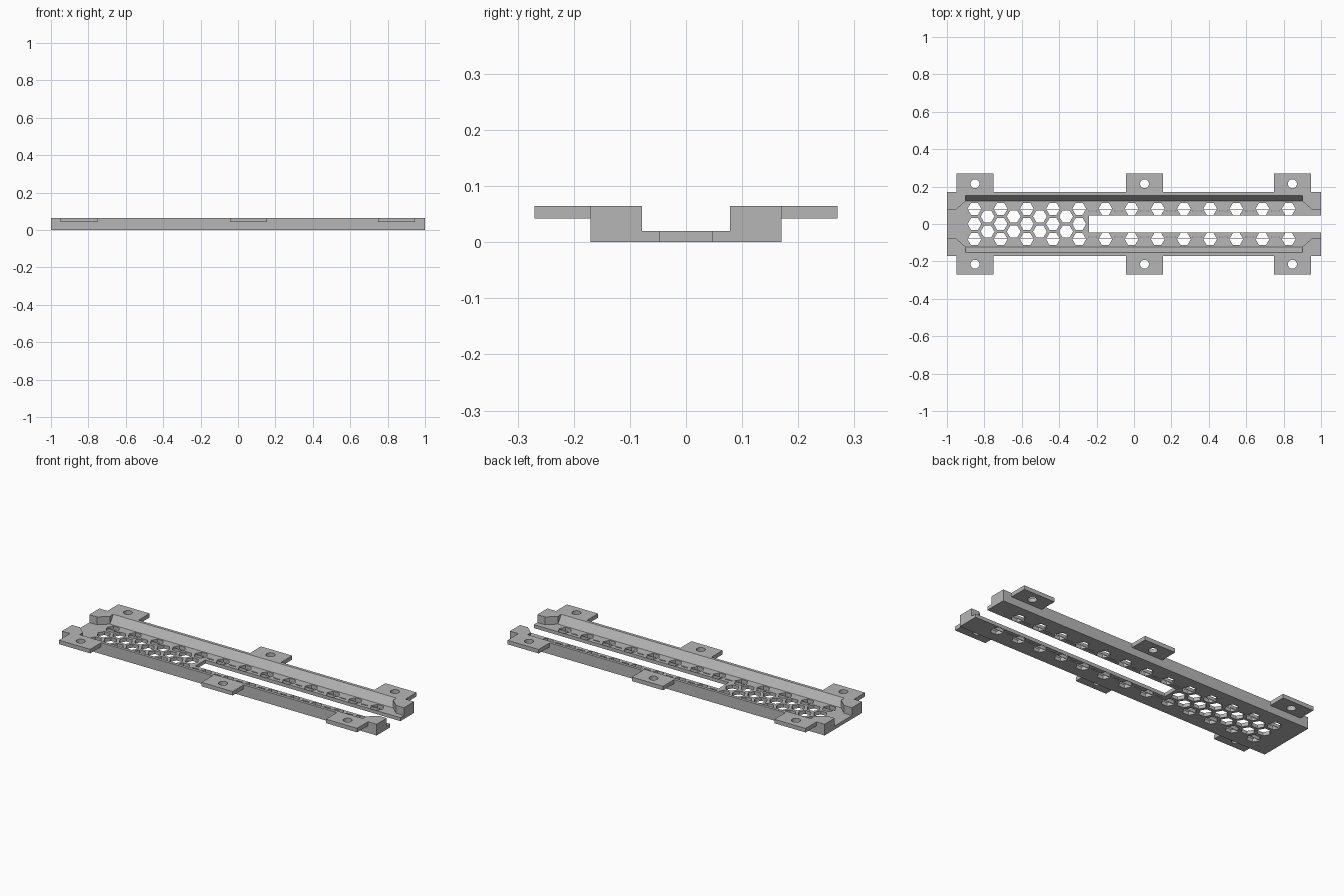
import bpy, bmesh, math
from mathutils import Vector

cube = bpy.data.objects.get("Cube")
if cube:
    bpy.data.objects.remove(cube, do_unlink=True)

FLOOR, TOP, OUTER = 0.02, 0.065, 0.17
PITCH_X, PITCH_Y, HEX_R = 0.14, 0.081, 0.037
FIRST_X = -0.853

grey = bpy.data.materials.new("plain grey")
grey.use_nodes = True
grey.diffuse_color = (0.47, 0.47, 0.47, 1)
grey.node_tree.nodes["Principled BSDF"].inputs["Base Color"].default_value = grey.diffuse_color


def add_prism(bm, points, push):
    """Extrude a closed outline of 3D points along a vector."""
    face = bm.faces.new([bm.verts.new(p) for p in points])
    moved = bmesh.ops.extrude_face_region(bm, geom=[face])["geom"]
    verts = [v for v in moved if isinstance(v, bmesh.types.BMVert)]
    bmesh.ops.translate(bm, verts=verts, vec=Vector(push))


def add_plan(bm, outline, z0, z1):
    add_prism(bm, [(x, y, z0) for x, y in outline], (0, 0, z1 - z0))


def rect(x0, x1, y0, y1):
    return [(x0, y0), (x1, y0), (x1, y1), (x0, y1)]


def ring(x, y, r, sides):
    return [(x + r * math.cos(math.tau * i / sides),
             y + r * math.sin(math.tau * i / sides)) for i in range(sides)]


def finish(bm, name):
    bmesh.ops.recalc_face_normals(bm, faces=bm.faces[:])
    mesh = bpy.data.meshes.new(name)
    bm.to_mesh(mesh)
    bm.free()
    mesh.materials.append(grey)
    obj = bpy.data.objects.new(name, mesh)
    bpy.context.collection.objects.link(obj)
    return obj


def cut(obj, cutter):
    """Apply a boolean difference and drop the cutter."""
    cutter.hide_render = True
    mod = obj.modifiers.new("holes", 'BOOLEAN')
    mod.operation, mod.solver, mod.object = 'DIFFERENCE', 'EXACT', cutter
    bpy.context.view_layer.objects.active = obj
    bpy.ops.object.modifier_apply(modifier=mod.name)
    bpy.data.objects.remove(cutter, do_unlink=True)


# Floor plate, open along a slot to the +x end
bm = bmesh.new()
add_plan(bm, [(-1, -OUTER), (1, -OUTER), (1, -0.046), (-0.24, -0.046),
              (-0.24, 0.046), (1, 0.046), (1, OUTER), (-1, OUTER)], 0, FLOOR)
floor = finish(bm, "floor_plate")

# Honeycomb vents and narrow slits beside the slot
bm = bmesh.new()
for col in range(13):
    x = FIRST_X + col * PITCH_X
    rows = (-1, 0, 1) if col < 5 else (-1, 1)
    for row in rows:
        add_plan(bm, ring(x, row * PITCH_Y, HEX_R, 6), -0.05, 0.05)
    if col == 12:
        continue
    for side in (-1, 1):
        xm = x + PITCH_X / 2
        if col < 4:
            add_plan(bm, ring(xm, side * PITCH_Y / 2, HEX_R, 6), -0.05, 0.05)
        else:
            y0, y1 = sorted((side * 0.066, side * 0.0725))
            add_plan(bm, rect(xm - 0.021, xm + 0.021, y0, y1), -0.05, 0.05)
cut(floor, finish(bm, "vent_cutter"))

# Thin ribs crossing the outer vents
bm = bmesh.new()
for col in range(13):
    x = FIRST_X + col * PITCH_X
    for side in (-1, 1):
        y = side * 0.077
        add_plan(bm, rect(x - 0.036, x + 0.036, y - 0.001, y + 0.001), 0.001, FLOOR - 0.001)
finish(bm, "vent_ribs")

for side, label in ((1, "back"), (-1, "front")):
    # Side rail with a sloped inner face
    bm = bmesh.new()
    profile = [(0.123, FLOOR), (OUTER, FLOOR), (OUTER, TOP), (0.153, TOP)]
    add_prism(bm, [(-0.9, side * y, z) for y, z in profile], (1.8, 0, 0))
    finish(bm, label + "_rail")

    # End blocks with a diagonal inner corner
    for end, end_label in ((1, "left"), (-1, "right")):
        bm = bmesh.new()
        plan = [(1, 0.078), (0.95, 0.078), (0.9, 0.123), (0.9, OUTER), (1, OUTER)]
        add_plan(bm, [(end * x, side * y) for x, y in plan], FLOOR, TOP)
        finish(bm, f"{label}_{end_label}_end_block")

    # Mounting tabs with screw holes
    for x, tab_label in ((-0.85, "right"), (0.056, "middle"), (0.847, "left")):
        bm = bmesh.new()
        y0, y1 = sorted((side * OUTER, side * 0.27))
        add_plan(bm, rect(x - 0.099, x + 0.099, y0, y1), 0.042, TOP)
        tab = finish(bm, f"{label}_{tab_label}_tab")
        bm = bmesh.new()
        add_plan(bm, ring(x, side * 0.215, 0.024, 24), 0, 0.1)
        cut(tab, finish(bm, "screw_cutter"))
